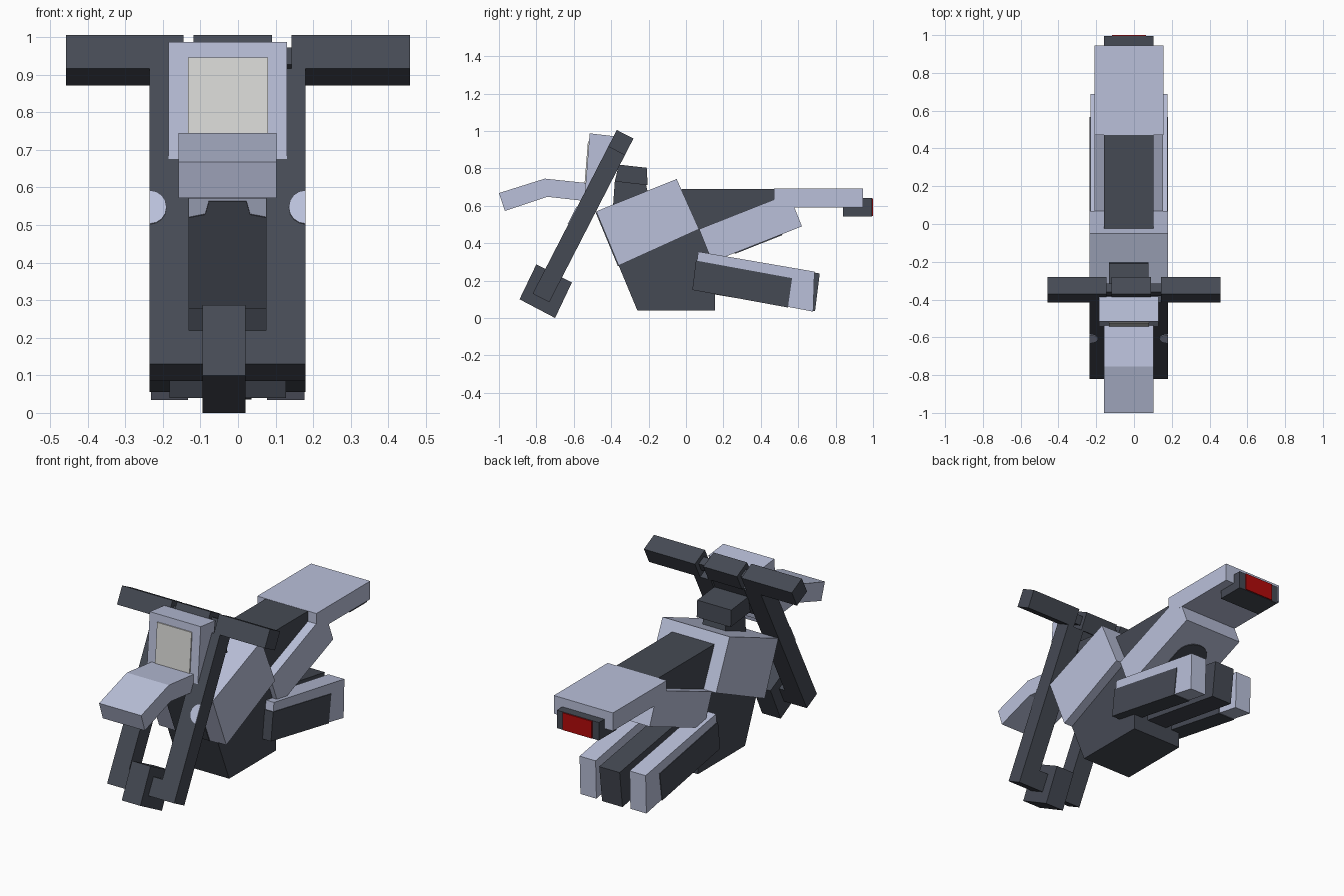
import bpy, bmesh, math
from mathutils import Vector

cube = bpy.data.objects.get("Cube")
if cube:
    bpy.data.objects.remove(cube, do_unlink=True)

CX = -0.0275  # centre line of the body


def material(name, rgb):
    m = bpy.data.materials.new(name)
    m.use_nodes = True
    m.diffuse_color = (*rgb, 1)
    m.node_tree.nodes["Principled BSDF"].inputs["Base Color"].default_value = (*rgb, 1)
    return m


PAINT = material("pale blue paint", (0.49, 0.53, 0.70))
DARK = material("dark grey", (0.060, 0.068, 0.088))
LAMP = material("lamp white", (0.70, 0.70, 0.68))
RED = material("tail red", (0.45, 0.003, 0.003))


def extrude(name, points, vec, mat):
    """Solid made by sweeping a flat 3D outline along vec."""
    bm = bmesh.new()
    vec = Vector(vec)
    a = [bm.verts.new(p) for p in points]
    b = [bm.verts.new(Vector(p) + vec) for p in points]
    bm.faces.new(a)
    bm.faces.new(b[::-1])
    n = len(a)
    for i in range(n):
        bm.faces.new((a[i], b[i], b[(i + 1) % n], a[(i + 1) % n]))
    bmesh.ops.recalc_face_normals(bm, faces=bm.faces)
    me = bpy.data.meshes.new(name)
    bm.to_mesh(me)
    bm.free()
    me.materials.append(mat)
    ob = bpy.data.objects.new(name, me)
    bpy.context.collection.objects.link(ob)
    return ob


def prism(name, profile, x0, x1, mat):
    """Side profile (y, z) swept from x0 to x1."""
    return extrude(name, [(x0, y, z) for y, z in profile], (x1 - x0, 0, 0), mat)


def rect(y0, y1, z0, z1):
    return [(y0, z0), (y1, z0), (y1, z1), (y0, z1)]


# Fork frame: s runs up the fork from its foot, t from its front to its back
FOOT = Vector((-0.82, 0.13))
UP = Vector((0.45, 0.875)).normalized()
BACK = Vector((UP.y, -UP.x))
LENGTH = 0.984


def fork_rect(s0, s1, t0=0.0, t1=0.1):
    return [tuple(FOOT + UP * s + BACK * t)
            for s, t in ((s0, t0), (s0, t1), (s1, t1), (s1, t0))]


# Fork, axle, hub and crown
for side, sx in (("left", 1), ("right", -1)):
    prism(side + "_fork_leg", fork_rect(0, LENGTH - 0.1),
          CX + sx * 0.1025, CX + sx * 0.2075, DARK)
    # Half-round reflector on the fork front
    pts = []
    for i in range(9):
        a = math.pi * i / 8
        p = FOOT + UP * (0.468 + 0.05 * math.cos(a))
        pts.append((CX + sx * (0.2075 - 0.045 * math.sin(a)), p.x, p.y))
    extrude(side + "_fork_reflector", pts, (0, -BACK.x * 0.004, -BACK.y * 0.004), PAINT)
prism("front_axle", fork_rect(0, 0.1), CX - 0.1025, CX + 0.1025, DARK)
prism("front_hub", [(-0.80, 0.287), (-0.61, 0.19), (-0.70, 0.0), (-0.89, 0.10)],
      -0.095, 0.02, DARK)
prism("fork_crown", fork_rect(0.68, LENGTH - 0.1, 0.01, 0.09), CX - 0.1025, CX + 0.1025, DARK)

# Handlebar
prism("left_grip", fork_rect(LENGTH - 0.1, LENGTH), 0.142, 0.457, DARK)
prism("right_grip", fork_rect(LENGTH - 0.1, LENGTH), -0.457, -0.145, DARK)
prism("handlebar_clamp", fork_rect(LENGTH - 0.1, LENGTH), -0.118, 0.09, DARK)
prism("handlebar_rod", fork_rect(LENGTH - 0.075, LENGTH - 0.025, 0.025, 0.075),
      -0.15, 0.15, DARK)

# Instrument box on its neck
prism("instrument_box", [(-0.36, 0.82), (-0.21, 0.803), (-0.205, 0.71), (-0.38, 0.73)],
      CX - 0.105, CX + 0.105, DARK)
prism("instrument_neck", [(-0.38, 0.74), (-0.215, 0.72), (-0.20, 0.65), (-0.39, 0.60)],
      CX - 0.07, CX + 0.07, DARK)

# Front cowl with lamp panel
COWL_TOP, COWL_LOW = Vector((-0.515, 0.987)), Vector((-0.54, 0.675))
prism("front_cowl", [tuple(COWL_TOP), (-0.385, 0.972), (-0.44, 0.665), tuple(COWL_LOW)],
      -0.185, 0.13, PAINT)
hi = COWL_LOW.lerp(COWL_TOP, 0.865)
lo = COWL_LOW.lerp(COWL_TOP, 0.1)
extrude("headlamp_panel", [(-0.133, hi.x, hi.y), (0.08, hi.x, hi.y),
                           (0.08, lo.x, lo.y), (-0.133, lo.x, lo.y)],
        (0, -0.006, 0), LAMP)

# Front fender
prism("front_fender", [(-1.0, 0.668), (-0.755, 0.745), (-0.47, 0.715), (-0.49, 0.62),
                       (-0.74, 0.648), (-0.968, 0.572)], -0.158, 0.102, PAINT)

# Tank with a dark front panel
prism("fuel_tank", [(-0.48, 0.57), (-0.05, 0.743), (0.07, 0.475), (-0.36, 0.28)],
      CX - 0.2075, CX + 0.2075, PAINT)
front = [(-0.105, 0.0), (-0.105, 0.83), (-0.06, 0.86), (-0.05, 0.98),
         (0.05, 0.98), (0.06, 0.86), (0.105, 0.83), (0.105, 0.0)]
extrude("tank_front_panel", [(CX + x, -0.36 - 0.12 * f, 0.28 + 0.29 * f) for x, f in front],
        (0, -0.0046, -0.0019), DARK)

# Engine block
prism("engine", [(-0.36, 0.28), (-0.26, 0.04), (0.155, 0.04), (0.155, 0.32), (0.07, 0.475)],
      CX - 0.155, CX + 0.155, DARK)

# Tail body, seat and rear fender
prism("tail_body", [(0.07, 0.475), (0.55, 0.665), (0.62, 0.49), (0.14, 0.30)],
      CX - 0.182, CX + 0.182, PAINT)
arch = []
for i in range(13):
    a = math.pi * i / 12
    f = 0.62 + 0.16 * math.sin(a)
    arch.append((CX + 0.09 * math.cos(a), 0.14 + 0.48 * f, 0.30 + 0.19 * f))
arch += [(CX - 0.09, 0.26, 0.3475), (CX + 0.09, 0.26, 0.3475)]
extrude("tail_underside_panel", arch, (0, 0.0018, -0.0046), DARK)
prism("seat", [(-0.025, 0.69), (0.475, 0.69), (0.475, 0.62), (0.08, 0.465), (0.03, 0.50)],
      CX - 0.13, CX + 0.13, DARK)
prism("rear_fender", [(0.47, 0.691), (0.945, 0.691), (0.945, 0.59), (0.56, 0.59), (0.47, 0.63)],
      CX - 0.1825, CX + 0.1825, PAINT)

# Tail lamp
prism("tail_lamp_housing", rect(0.84, 0.994, 0.542, 0.642), CX - 0.13, CX + 0.13, DARK)
prism("tail_lamp", rect(0.992, 1.0, 0.544, 0.640), CX - 0.09, CX + 0.09, RED)

# Swing arm and the two exhausts with dark guards
prism("swing_arm", [(0.10, 0.34), (0.715, 0.238), (0.69, 0.036), (0.10, 0.135)],
      CX - 0.063, CX + 0.063, DARK)
for side, sx in (("left", 1), ("right", -1)):
    prism(side + "_exhaust", [(0.065, 0.355), (0.687, 0.248), (0.68, 0.034), (0.04, 0.155)],
          CX + sx * 0.105, CX + sx * 0.204, PAINT)
    prism(side + "_exhaust_guard", [(0.053, 0.307), (0.567, 0.213), (0.545, 0.056), (0.034, 0.150)],
          CX + sx * 0.1015, CX + sx * 0.2075, DARK)
